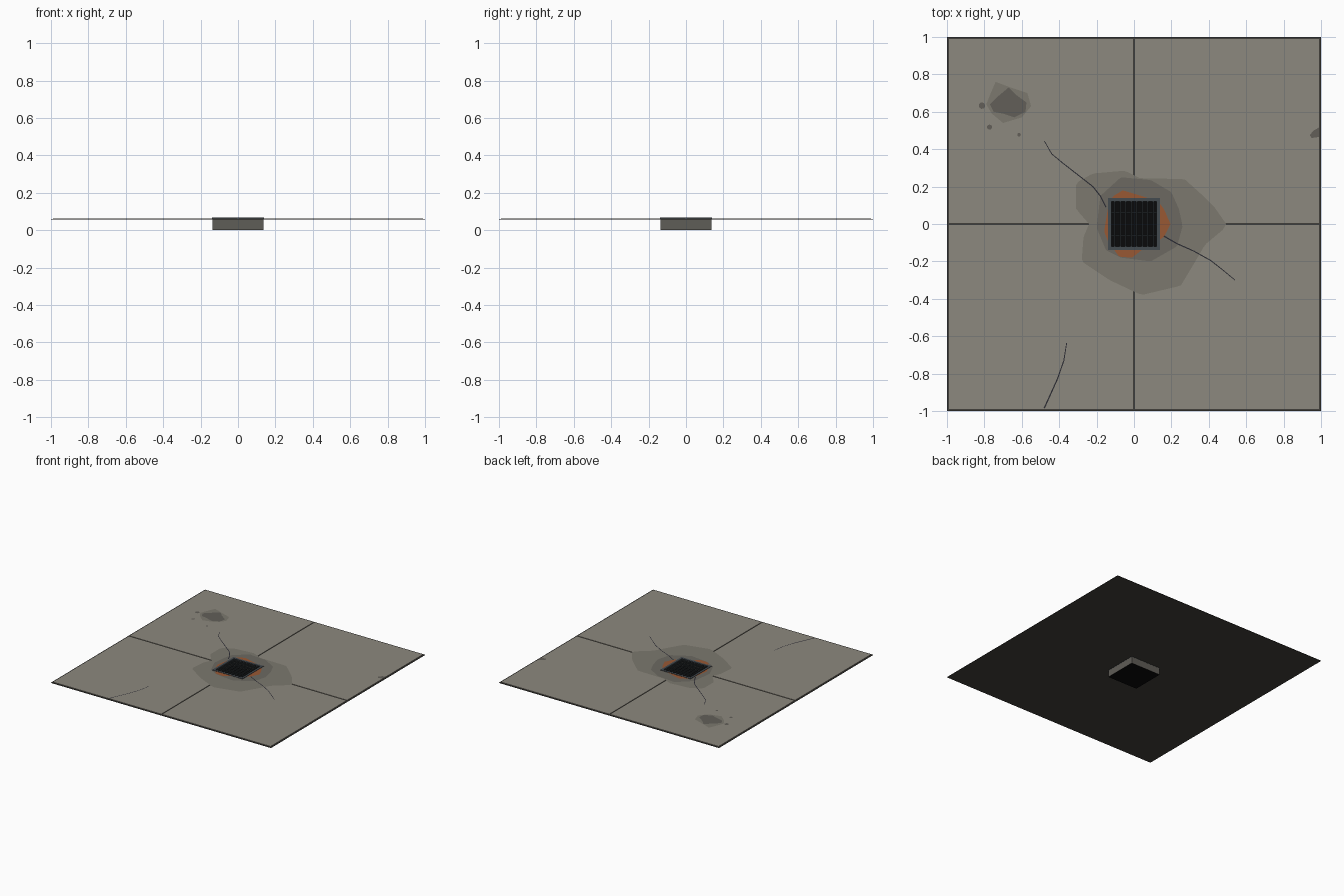
import bpy, bmesh, math
from mathutils import Vector

if "Cube" in bpy.data.objects:
    bpy.data.objects.remove(bpy.data.objects["Cube"])

TOP = 0.0635          # floor surface
PIT = 0.137           # half width of the drain


def mat(name, hexcol):
    m = bpy.data.materials.new(name)
    c = [int(hexcol[i:i + 2], 16) / 255 for i in (0, 2, 4)]
    m.diffuse_color = [v / 12.92 if v < 0.04 else ((v + 0.055) / 1.055) ** 2.4 for v in c] + [1]
    m.use_nodes = True
    m.node_tree.nodes["Principled BSDF"].inputs["Base Color"].default_value = m.diffuse_color
    return m


CONCRETE, BASE = mat("concrete", "8c887e"), mat("dark_base", "42403b")
WET1, WET2 = mat("damp", "7c796f"), mat("damp_dark", "6c6961")
RUST, OIL = mat("rust", "995834"), mat("oil", "625f59")
CRACK, IRON = mat("crack", "2c2c34"), mat("iron", "444b50")
WALL, BLACK = mat("pit_wall", "5f5d57"), mat("pit_black", "0a0a0b")


def finish(name, bm, material):
    me = bpy.data.meshes.new(name)
    bm.normal_update()
    bm.to_mesh(me)
    bm.free()
    ob = bpy.data.objects.new(name, me)
    me.materials.append(material)
    bpy.context.collection.objects.link(ob)
    return ob


def add_box(bm, x0, x1, y0, y1, z0, z1):
    vs = bmesh.ops.create_cube(bm, size=1)["verts"]
    for v in vs:
        v.co = ((x0 + x1) / 2 + v.co.x * (x1 - x0), (y0 + y1) / 2 + v.co.y * (y1 - y0),
                (z0 + z1) / 2 + v.co.z * (z1 - z0))


def square_frame(bm, outer, inner, z0, z1):
    for s in (-1, 1):
        a, b = sorted((s * outer, s * inner))
        add_box(bm, a, b, -outer, outer, z0, z1)
        add_box(bm, -inner, inner, a, b, z0, z1)


def l_panel(bm, sx, sy, near, far, z0, z1):
    # quarter of the floor with its inner corner notched out for the drain
    pts = [(PIT, near), (far, near), (far, far), (near, far), (near, PIT), (PIT, PIT)]
    vs = [bm.verts.new((x * sx, y * sy, z0)) for x, y in pts]
    f = bm.faces.new(vs if sx * sy > 0 else vs[::-1])
    ext = bmesh.ops.extrude_face_region(bm, geom=[f], use_keep_orig=True)["geom"]
    for v in ext:
        if isinstance(v, bmesh.types.BMVert):
            v.co.z = z1
    bmesh.ops.recalc_face_normals(bm, faces=bm.faces)


# floor: thin dark base showing through joints between four panels
bm = bmesh.new()
for s in (-1, 1):
    a, b = sorted((s * PIT, s))
    add_box(bm, a, b, -1, 1, 0.0575, 0.0605)
    add_box(bm, -PIT, PIT, a, b, 0.0575, 0.0605)
finish("floor_base", bm, BASE)
bm = bmesh.new()
for sx in (-1, 1):
    for sy in (-1, 1):
        l_panel(bm, sx, sy, 0.005, 0.988, 0.0605, TOP)
finish("floor_panels", bm, CONCRETE)

# drain pit
bm = bmesh.new()
square_frame(bm, PIT, PIT - 0.012, 0.0, 0.06)
finish("pit_walls", bm, WALL)
bm = bmesh.new()
w = PIT - 0.012
add_box(bm, -w, w, -w, w, 0.0, 0.006)
add_box(bm, -PIT, PIT, -PIT, PIT, -0.0004, 0.0)
finish("pit_floor", bm, BLACK)

# grate: rim, long bars, cross bars
bm = bmesh.new()
square_frame(bm, PIT + 0.001, PIT - 0.018, 0.056, 0.067)
finish("grate_rim", bm, IRON)
bm = bmesh.new()
for i in range(8):
    x = (i - 3.5) * 0.0295
    add_box(bm, x - 0.005, x + 0.005, -0.12, 0.12, 0.052, 0.0655)
for y in (-0.06, 0.06):
    add_box(bm, -0.12, 0.12, y - 0.004, y + 0.004, 0.05, 0.057)
finish("grate_bars", bm, mat("bar_iron", "2b3033"))


def P(px):
    # flat list of percent coordinates to points
    return [Vector((px[i] / 100, px[i + 1] / 100)) for i in range(0, len(px), 2)]


def flat(name, pts, z, material):
    bm = bmesh.new()
    f = bm.faces.new([bm.verts.new((p.x, p.y, z)) for p in pts])
    f.normal_update()
    if f.normal.z < 0:
        f.normal_flip()
    finish(name, bm, material)


def ring_stain(name, pts, z, material, n=96):
    # outline around the drain, cut out over the grate
    bm = bmesh.new()
    rim = []
    for k in range(n):
        t = 2 * math.pi * k / n + 1e-5
        d = Vector((math.cos(t), math.sin(t)))
        sq = PIT / max(abs(d.x), abs(d.y))
        r = sq
        for a, b in zip(pts, pts[1:] + pts[:1]):
            e = b - a
            den = d.x * e.y - d.y * e.x
            if abs(den) > 1e-9:
                s = (a.x * e.y - a.y * e.x) / den
                u = (a.x * d.y - a.y * d.x) / den
                if s > 0 and 0 <= u <= 1:
                    r = max(r, s)
        rim.append((d * sq, d * r, r - sq))
    for A, B in zip(rim, rim[1:] + rim[:1]):
        if A[2] + B[2] > 1e-4:
            bm.faces.new([bm.verts.new((p.x, p.y, z)) for p in (A[0], A[1], B[1], B[0])])
    bmesh.ops.remove_doubles(bm, verts=bm.verts, dist=1e-5)
    finish(name, bm, material)


# damp and rust around the drain
ring_stain("damp_outer", P([-31, 22, -22, 27, -5, 28.5, 3, 24.5, 27, 24, 37, 15, 43, 9, 50, -1, 38, -11,
                            31, -23, 25, -33, 4, -38, -13, -30, -28, -20, -27, -7, -24, 0, -31, 8]),
           TOP + 0.0004, WET1)
ring_stain("damp_inner", P([-18, 15, -7, 25, 9, 23.5, 20, 17, 24, 8, 26, -1, 23, -12, 9, -20, -7, -18,
                            -15, -14, -20, -2]), TOP + 0.0008, WET2)
ring_stain("rust_ring", P([-6, 18, 4, 15, 13, 12, 16, 8, 19.5, 0, 16, -7, 4, -14, -1, -18, -8, -17.5,
                           -14, -9, -16, -4, -14, 8, -11, 15]), TOP + 0.0012, RUST)

# oil spill and drips
flat("oil_halo", P([-74, 76, -66, 73, -57, 70, -55, 63, -60, 57, -70, 54, -76, 59, -79, 64, -77, 69]),
     TOP + 0.0004, WET1)
flat("oil_spill", P([-67, 73, -63, 69, -57.5, 65, -58, 60, -64, 57, -70, 59, -75, 60, -77, 64, -73, 68]),
     TOP + 0.0008, OIL)
flat("edge_oil_spot", P([94, 47.5, 96, 50, 98.8, 51.5, 98.8, 46.5, 95, 46]), TOP + 0.0008, OIL)
for i, (x, y, r) in enumerate([(-0.813, 0.633, 0.018), (-0.772, 0.518, 0.014), (-0.615, 0.477, 0.01)]):
    flat(f"oil_drip_{i}", [Vector((x + r * math.cos(k * math.pi / 3.5), y + r * math.sin(k * math.pi / 3.5)))
                           for k in range(7)], TOP + 0.0008, OIL)


def crack(name, pts, w=0.0035):
    # narrow ribbon tapering at its far end
    bm = bmesh.new()
    rows = []
    for i, p in enumerate(pts):
        d = (pts[min(i + 1, len(pts) - 1)] - pts[max(i - 1, 0)]).normalized()
        h = Vector((-d.y, d.x)) * w * (1 - 0.5 * i / len(pts))
        rows.append([bm.verts.new((q.x, q.y, TOP + 0.0016)) for q in (p - h, p + h)])
    for a, b in zip(rows, rows[1:]):
        bm.faces.new((a[0], b[0], b[1], a[1]))
    finish(name, bm, CRACK)


crack("crack_left", P([-15, 9, -18, 15, -22, 20, -29, 25.5, -38, 32.5, -44, 37.5, -48, 44.5]))
crack("crack_right", P([16, -6.5, 23, -10.5, 32, -14.5, 41, -19.5, 48, -25, 54, -30]))
crack("crack_front", P([-48, -98.5, -41, -83, -37.5, -73, -36, -63.5]))
